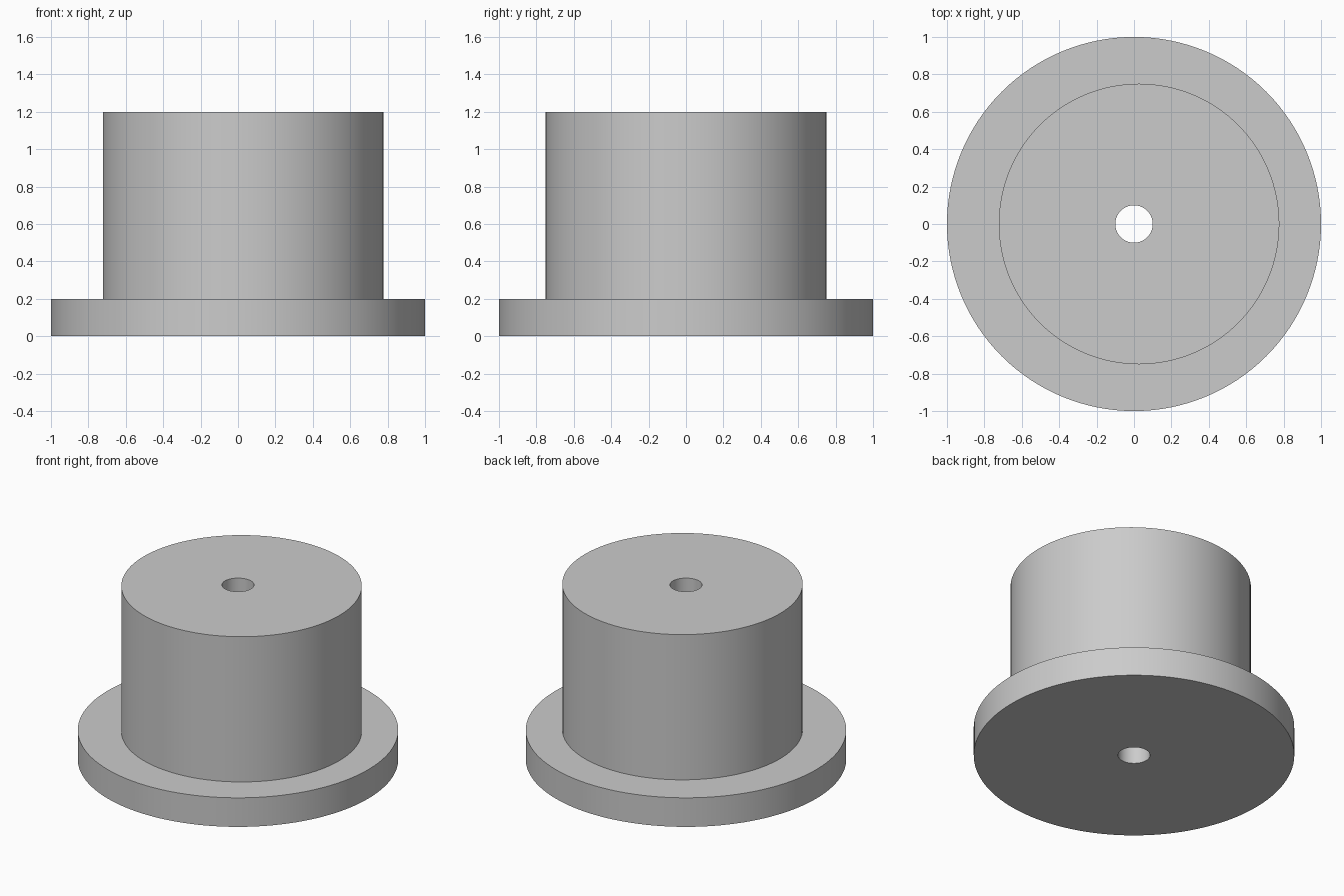
import bpy
import bmesh
from math import cos, sin, tau, radians

SEGMENTS = 128
FLANGE_R, BOSS_R, BORE_R = 1.0, 0.75, 0.1
FLANGE_H, TOTAL_H = 0.2, 1.2
OFFSET = 0.027  # the boss sits slightly off the bore axis

cube = bpy.data.objects.get("Cube")
if cube:
    bpy.data.objects.remove(cube, do_unlink=True)

# Material
grey = bpy.data.materials.new("plain grey")
grey.use_nodes = True
colour = (0.6, 0.6, 0.6, 1.0)
grey.diffuse_color = colour
grey.node_tree.nodes["Principled BSDF"].inputs["Base Color"].default_value = colour


def ring(bm, radius, z, x=0.0):
    """Circle of vertices around (x, 0, z)."""
    angles = [tau * i / SEGMENTS for i in range(SEGMENTS)]
    return [bm.verts.new((x + radius * cos(a), radius * sin(a), z)) for a in angles]


# Flange, eccentric boss and through bore as one closed skin of rings
bm = bmesh.new()
rings = [
    ring(bm, BORE_R, 0),
    ring(bm, FLANGE_R, 0),
    ring(bm, FLANGE_R, FLANGE_H),
    ring(bm, BOSS_R, FLANGE_H, OFFSET),
    ring(bm, BOSS_R, TOTAL_H, OFFSET),
    ring(bm, BORE_R, TOTAL_H),
]
for lower, upper in zip(rings, rings[1:] + rings[:1]):
    for i in range(SEGMENTS):
        j = (i + 1) % SEGMENTS
        bm.faces.new((lower[i], lower[j], upper[j], upper[i]))
bmesh.ops.recalc_face_normals(bm, faces=bm.faces)

mesh = bpy.data.meshes.new("eccentric_flanged_bushing")
bm.to_mesh(mesh)
bm.free()
mesh.materials.append(grey)
bushing = bpy.data.objects.new("eccentric_flanged_bushing", mesh)
bpy.context.collection.objects.link(bushing)

# Smooth round walls with crisp rims
bpy.ops.object.select_all(action="DESELECT")
bushing.select_set(True)
bpy.context.view_layer.objects.active = bushing
bpy.ops.object.shade_smooth_by_angle(angle=radians(30))
